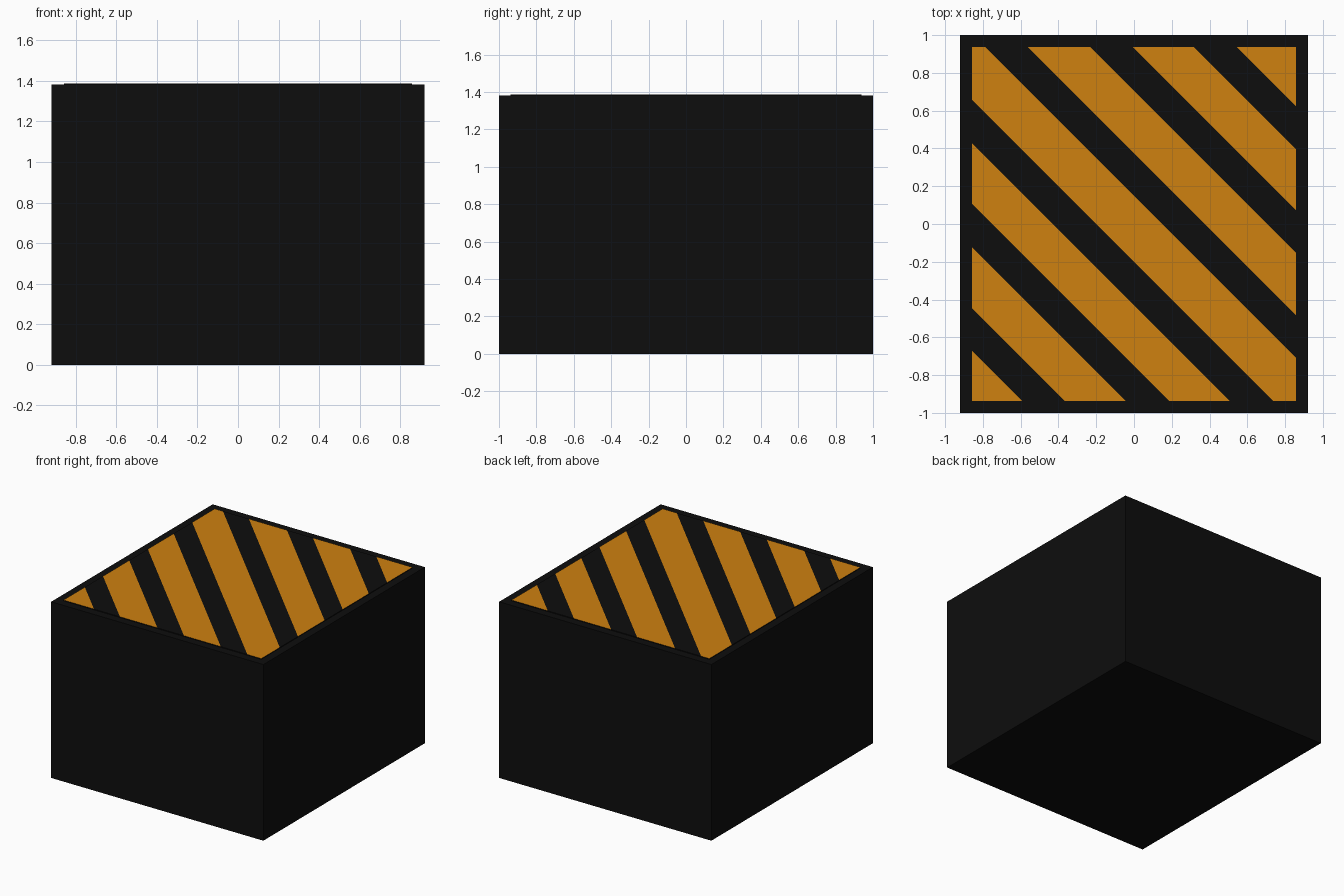
import bpy, bmesh
from mathutils import Vector

if "Cube" in bpy.data.objects:
    bpy.data.objects.remove(bpy.data.objects["Cube"])

W, D, H = 0.92, 1.0, 1.387      # half width, half depth, height
PLATE = 0.006                   # thickness of the striped plate
# Orange bands, as ranges of x + y
BANDS = [(-3, -1.53), (-1.305, -0.98), (-0.75, -0.43), (-0.20, 0.15),
         (0.375, 0.705), (0.93, 1.253), (1.48, 3)]


def material(name, rgb):
    m = bpy.data.materials.new(name)
    m.diffuse_color = (*rgb, 1)
    m.use_nodes = True
    m.node_tree.nodes["Principled BSDF"].inputs["Base Color"].default_value = m.diffuse_color
    return m


black = material("matte black", (0.0042, 0.0042, 0.0042))
orange = material("hazard orange", (0.62, 0.22, 0.005))


def box_bmesh(x, y, z0, z1):
    bm = bmesh.new()
    bmesh.ops.create_cube(bm, size=1)
    bmesh.ops.scale(bm, vec=(2 * x, 2 * y, z1 - z0), verts=bm.verts)
    bmesh.ops.translate(bm, vec=(0, 0, (z0 + z1) / 2), verts=bm.verts)
    return bm


def finish(bm, name, mats):
    mesh = bpy.data.meshes.new(name)
    bm.to_mesh(mesh)
    bm.free()
    for m in mats:
        mesh.materials.append(m)
    obj = bpy.data.objects.new(name, mesh)
    bpy.context.collection.objects.link(obj)


# Solid block
finish(box_bmesh(W, D, 0, H - PLATE), "block", [black])

# Thin top plate, cut along the diagonals and coloured in bands
bm = box_bmesh(0.858, 0.937, H - PLATE, H)
for c in [c for band in BANDS for c in band if abs(c) < 3]:
    bmesh.ops.bisect_plane(bm, geom=bm.verts[:] + bm.edges[:] + bm.faces[:],
                           plane_co=Vector((c, 0, 0)), plane_no=Vector((1, 1, 0)))
for f in bm.faces:
    p = f.calc_center_median()
    if f.normal.z > 0.9 and any(a < p.x + p.y < b for a, b in BANDS):
        f.material_index = 1
finish(bm, "striped_plate", [black, orange])
